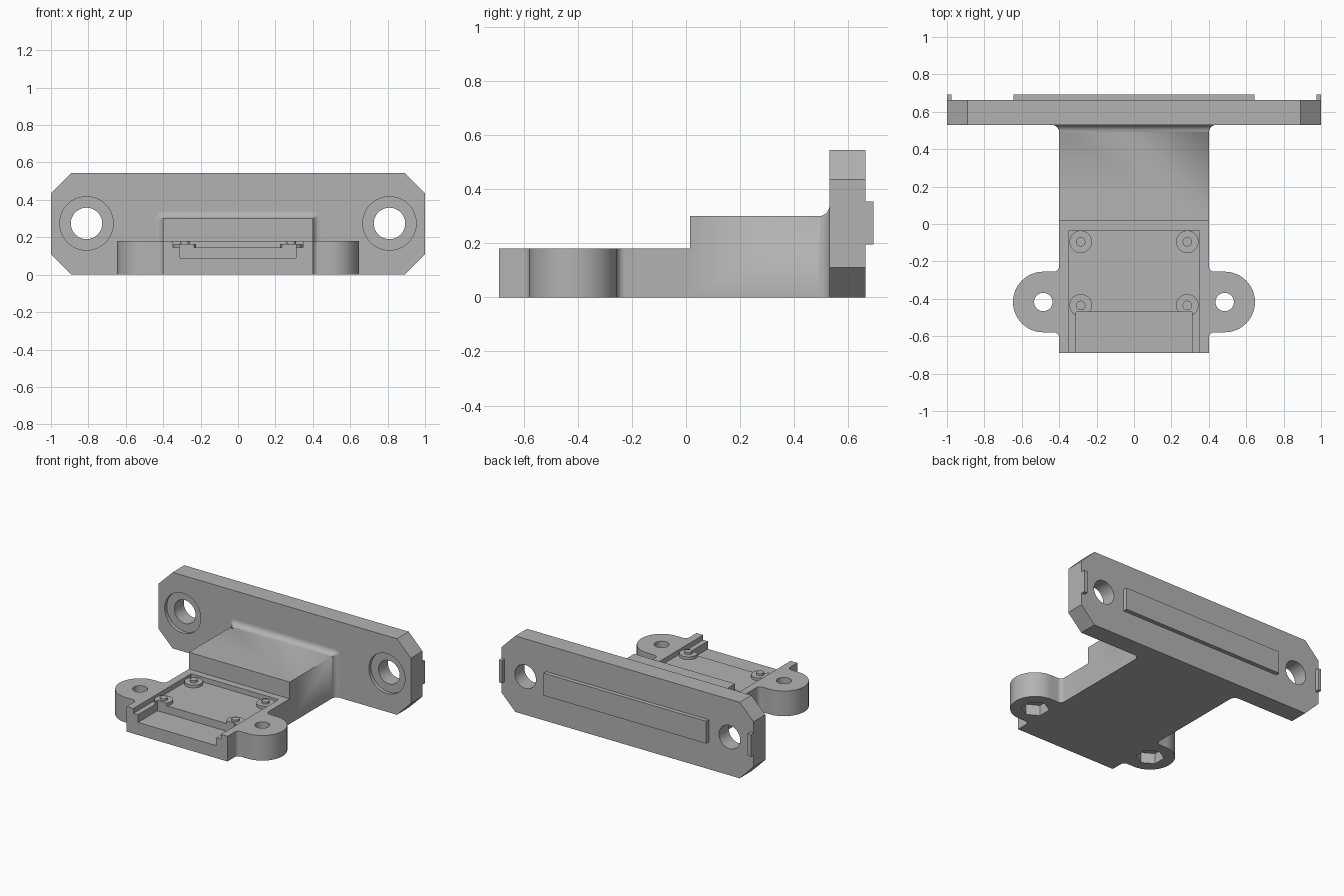
import bpy, bmesh, math
from mathutils import Matrix, Vector

cube = bpy.data.objects.get("Cube")
if cube:
    bpy.data.objects.remove(cube, do_unlink=True)

grey = bpy.data.materials.new("plain grey")
grey.use_nodes = True
grey.diffuse_color = (0.45, 0.45, 0.45, 1)
grey.node_tree.nodes["Principled BSDF"].inputs["Base Color"].default_value = (0.45, 0.45, 0.45, 1)


def finish(bm, name):
    bmesh.ops.recalc_face_normals(bm, faces=bm.faces)
    mesh = bpy.data.meshes.new(name)
    bm.to_mesh(mesh)
    bm.free()
    mesh.materials.append(grey)
    ob = bpy.data.objects.new(name, mesh)
    bpy.context.collection.objects.link(ob)
    return ob


def box(name, x0, x1, y0, y1, z0, z1):
    bm = bmesh.new()
    bmesh.ops.create_cube(bm, size=1)
    for v in bm.verts:
        v.co = ((x0 + x1) / 2 + v.co.x * (x1 - x0),
                (y0 + y1) / 2 + v.co.y * (y1 - y0),
                (z0 + z1) / 2 + v.co.z * (z1 - z0))
    return finish(bm, name)


def cylinder(name, centre, radius, depth, axis="Z", sides=48, turn=0.0):
    bm = bmesh.new()
    bmesh.ops.create_cone(bm, cap_ends=True, segments=sides, radius1=radius,
                          radius2=radius, depth=depth)
    rot = Matrix.Rotation(turn, 4, "Z")
    if axis == "Y":
        rot = Matrix.Rotation(math.pi / 2, 4, "X")
    bm.transform(Matrix.Translation(centre) @ rot)
    return finish(bm, name)


def prism(name, points, push):
    bm = bmesh.new()
    face = bm.faces.new([bm.verts.new(p) for p in points])
    ext = bmesh.ops.extrude_face_region(bm, geom=[face])
    moved = [g for g in ext["geom"] if isinstance(g, bmesh.types.BMVert)]
    bmesh.ops.translate(bm, verts=moved, vec=Vector(push))
    return finish(bm, name)


def combine(target, tool, operation):
    mod = target.modifiers.new(operation, "BOOLEAN")
    mod.operation = operation
    mod.solver = "EXACT"
    mod.object = tool
    bpy.context.view_layer.objects.active = target
    bpy.ops.object.modifier_apply(modifier=mod.name)
    bpy.data.objects.remove(tool, do_unlink=True)


def arc(cx, cy, r, a0, a1, steps):
    angles = [math.radians(a0 + (a1 - a0) * i / steps) for i in range(steps + 1)]
    return [(cx + r * math.cos(a), cy + r * math.sin(a)) for a in angles]


# Upright plate with chamfered corners
c, top, front, back = 0.11, 0.545, 0.53, 0.663
half = [(1 - c, 0), (1, c), (1, top - c), (1 - c, top)]
outline = half + [(-x, z) for x, z in reversed(half)]
plate = prism("mounting_plate", [(x, front, z) for x, z in outline], (0, back - front, 0))
for s in (-1, 1):
    combine(plate, cylinder("hole", (s * 0.81, 0.6, 0.274), 0.084, 0.5, "Y"), "DIFFERENCE")
    combine(plate, cylinder("bore", (s * 0.81, front, 0.274), 0.143, 0.05, "Y"), "DIFFERENCE")

# Raised bars on the rear of the plate
for name, x0, x1 in (("rear_bar", -0.645, 0.645), ("left_end_tab", 0.975, 1),
                     ("right_end_tab", -1, -0.975)):
    box(name, x0, x1, back, 0.693, 0.195, 0.355)

# Raised block, flaring into the plate
w, h, step, r = 0.4, 0.3, 0.015, 0.04
sections = [(0, step)]
for i in range(9):
    a = math.pi / 2 * i / 8
    sections.append((r - r * math.cos(a), front - r + r * math.sin(a)))
bm = bmesh.new()
rings = []
for d, y in sections:
    side = [(w + d, 0)] + arc(w, h, d, 0, 90, 6)
    ring = side + [(-x, z) for x, z in reversed(side)]
    rings.append([bm.verts.new((x, y, z)) for x, z in ring])
for a, b in zip(rings, rings[1:]):
    for i in range(len(a)):
        j = (i + 1) % len(a)
        bm.faces.new((a[i], a[j], b[j], b[i]))
bm.faces.new(rings[0])
bm.faces.new(rings[-1])
bmesh.ops.remove_doubles(bm, verts=bm.verts, dist=0.0001)
block = finish(bm, "raised_block")

# Tray with rounded screw ears
ear_x, ear_y, ear_r, f, deck = 0.485, -0.417, 0.162, 0.03, 0.18
low, high = ear_y - ear_r - f, ear_y + ear_r + f
half = [(w, -0.69)]
half += arc(w + f, low, f, 180, 90, 8)
half += arc(ear_x, ear_y, ear_r, -90, 90, 32)
half += arc(w + f, high, f, 270, 180, 8)
half += [(w, step)]
outline = half + [(-x, y) for x, y in reversed(half)]
tray = prism("tray", [(x, y, 0) for x, y in outline], (0, 0, deck))

# Tray recess, board standoffs and the deeper front notch
combine(tray, box("recess", -0.347, 0.347, -0.8, -0.035, 0.145, 0.3), "DIFFERENCE")
for s in (-1, 1):
    for y in (-0.095, -0.435):
        combine(tray, cylinder("standoff", (s * 0.285, y, 0.1475), 0.06, 0.035), "UNION")
        combine(tray, cylinder("pin", (s * 0.285, y, 0.167), 0.025, 0.026), "UNION")
combine(tray, box("notch", -0.31, 0.31, -0.8, -0.47, 0.09, 0.3), "DIFFERENCE")

# Screw holes and hexagonal nut pockets
for s in (-1, 1):
    combine(tray, cylinder("screw", (s * ear_x, ear_y, 0.1), 0.049, 0.5), "DIFFERENCE")
    combine(tray, cylinder("nut", (s * ear_x, ear_y, 0), 0.092, 0.15, sides=6), "DIFFERENCE")

# Smooth the round walls, keep the edges crisp
bpy.ops.object.select_all(action="DESELECT")
for ob in (plate, block, tray):
    ob.select_set(True)
bpy.context.view_layer.objects.active = tray
bpy.ops.object.shade_smooth_by_angle(angle=math.radians(30))
